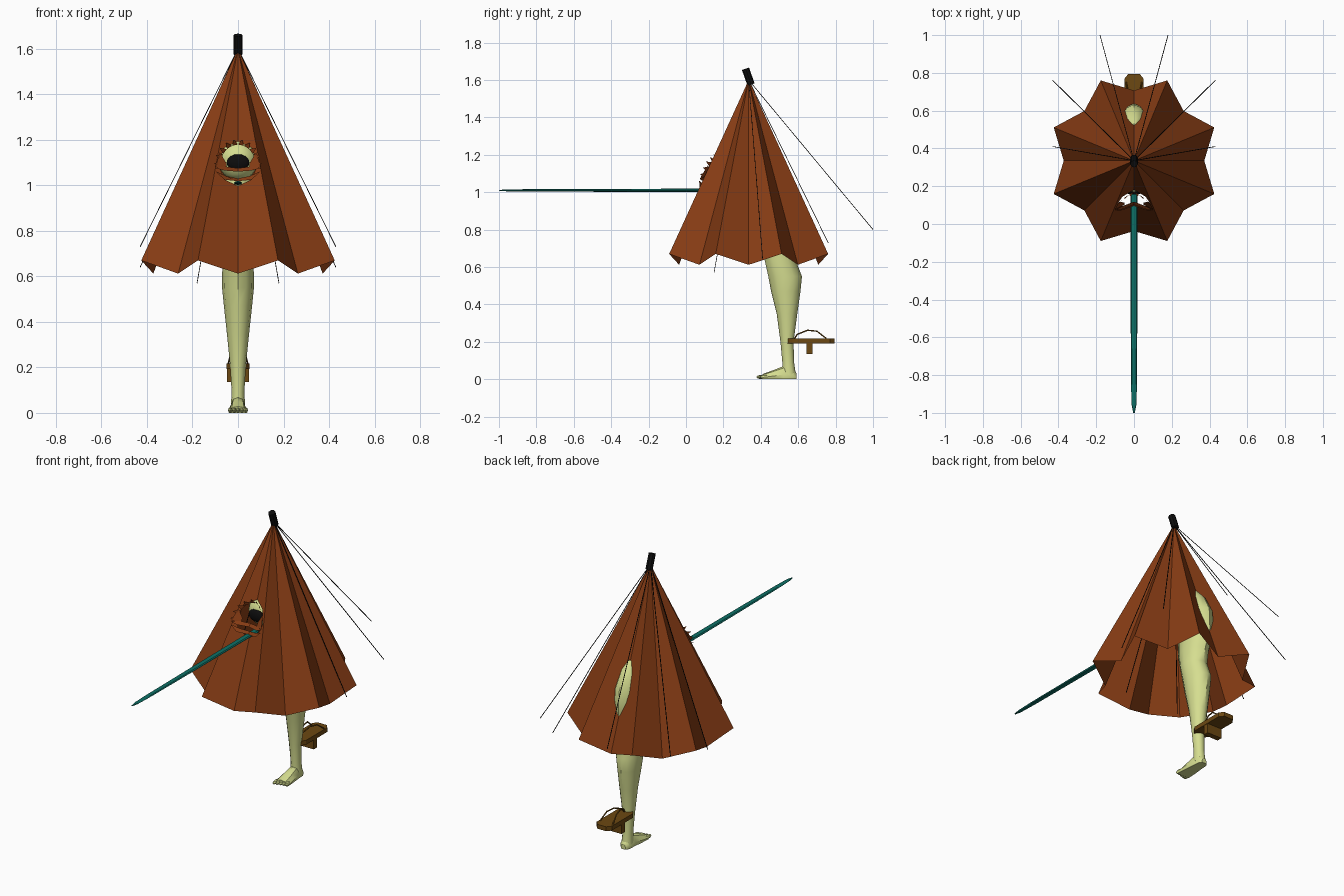
import bpy, bmesh, math
from mathutils import Vector

if "Cube" in bpy.data.objects:
    bpy.data.objects.remove(bpy.data.objects["Cube"])


def material(name, rgb):
    m = bpy.data.materials.new(name)
    m.use_nodes = True
    m.diffuse_color = (*rgb, 1)
    m.node_tree.nodes["Principled BSDF"].inputs["Base Color"].default_value = (*rgb, 1)
    return m


BROWN = material("rust brown paper", (0.24, 0.045, 0.007))
WOOD = material("dark wood", (0.15, 0.065, 0.006))
SKIN = material("pale yellow green skin", (0.67, 0.73, 0.28))
BLACK = material("black", (0.004, 0.004, 0.004))
TEAL = material("teal tongue", (0.004, 0.16, 0.13))


def finish(name, bm, mat, smooth=False, recalc=True):
    if recalc:
        bmesh.ops.recalc_face_normals(bm, faces=bm.faces[:])
    me = bpy.data.meshes.new(name)
    bm.to_mesh(me)
    bm.free()
    me.materials.append(mat)
    ob = bpy.data.objects.new(name, me)
    bpy.context.collection.objects.link(ob)
    if smooth:
        me.shade_smooth()
        me.set_sharp_from_angle(angle=math.radians(35))
    return ob


def loft(name, rings, mat, smooth=False):
    """Skin a list of equal-length point rings and cap both ends."""
    bm = bmesh.new()
    loops = [[bm.verts.new(p) for p in ring] for ring in rings]
    n = len(loops[0])
    for a, b in zip(loops, loops[1:]):
        for i in range(n):
            j = (i + 1) % n
            bm.faces.new((a[i], a[j], b[j], b[i]))
    bm.faces.new(loops[0])
    bm.faces.new(loops[-1])
    return finish(name, bm, mat, smooth)


def ellipse(center, u, v, n):
    c, u, v = Vector(center), Vector(u), Vector(v)
    return [c + u * math.cos(k * math.tau / n) + v * math.sin(k * math.tau / n) for k in range(n)]


def rod(name, a, b, r, n, mat):
    a, b = Vector(a), Vector(b)
    side = (b - a).orthogonal().normalized() * r
    up = (b - a).normalized().cross(side)
    return loft(name, [ellipse(p, side, up, n) for p in (a, b)], mat)


def ball(name, center, scale, mat, seg=16):
    bm = bmesh.new()
    bmesh.ops.create_uvsphere(bm, u_segments=seg, v_segments=seg // 2, radius=1)
    for v in bm.verts:
        v.co = Vector([c + s * k for c, s, k in zip(center, scale, v.co)])
    return finish(name, bm, mat, True)


# Canopy: eight pointed cone with a torn eye opening in front
AXIS_Y, APEX_Z = 0.335, 1.6
EYE_Z, EYE_RX, EYE_RZ = 1.095, 0.08, 0.09
bm = bmesh.new()
apex = bm.verts.new((0, AXIS_Y, APEX_Z))
rim = []
for k in range(16):
    a = k * math.pi / 8
    r, z = (0.46, 0.67) if k % 2 else (0.372, 0.612)
    rim.append(bm.verts.new((r * math.sin(a), AXIS_Y - r * math.cos(a), z)))
for k in range(16):
    bm.faces.new((apex, rim[k], rim[(k + 1) % 16]))
bmesh.ops.recalc_face_normals(bm, faces=bm.faces[:])


def is_front(f):
    c = f.calc_center_median()
    return c.y < AXIS_Y and abs(c.x) < 0.7 * (AXIS_Y - c.y)


SIDES = 8
for k in range(SIDES):
    a = (k + 0.5) * math.tau / SIDES
    n = Vector((math.cos(a) / EYE_RX, 0, math.sin(a) / EYE_RZ))
    p = Vector((math.cos(a) * EYE_RX, 0, EYE_Z + math.sin(a) * EYE_RZ))
    faces = [f for f in bm.faces if is_front(f)]
    geom = faces + list({e for f in faces for e in f.edges}) + list({v for f in faces for v in f.verts})
    bmesh.ops.bisect_plane(bm, geom=geom, plane_co=p, plane_no=n)
hole = []
for f in bm.faces:
    c = f.calc_center_median()
    if is_front(f) and math.hypot(c.x / EYE_RX, (c.z - EYE_Z) / EYE_RZ) < 0.97:
        hole.append(f)
bmesh.ops.delete(bm, geom=hole, context='FACES')
finish("canopy", bm, BROWN, recalc=False)


def canopy_y(x, z):
    """Depth of the pleated front of the canopy."""
    d = APEX_Z - z
    valley, ridge, ridge_x = 0.375 * d, 0.457 * d, 0.189 * d
    return AXIS_Y - valley - (ridge - valley) * min(1, abs(x) / ridge_x)


def flaps(name, polys):
    """Flat torn pieces given as (x, z, forward offset) corners."""
    bm = bmesh.new()
    for poly in polys:
        bm.faces.new([bm.verts.new((x, canopy_y(x, z) - o, z)) for x, z, o in poly])
    return finish(name, bm, BROWN)


# Jagged lashes over the eye
lashes = []
COUNT = 10
for k in range(COUNT):
    a0, a1, a2 = (math.radians(-10 + 200 * (k + t) / COUNT) for t in (0, 0.5, 1))
    lashes.append([(0.076 * math.cos(a), EYE_Z + 0.084 * math.sin(a), 0.008) for a in (a0, a2)]
                  + [(0.105 * math.cos(a1), EYE_Z + 0.108 * math.sin(a1), 0.03)])
flaps("eye_lashes", lashes)

# Lower lid, side flaps and lip
lip = []
for s in (-1, 1):
    lip.append([(s * 0.05, 1.095, 0.01), (s * 0.08, 1.145, 0.012), (s * 0.1, 1.08, 0.02), (s * 0.05, 1.075, 0.015)])
    lip.append([(0, 1.06, 0.03), (0, 1.075, 0.02), (s * 0.06, 1.083, 0.02), (s * 0.1, 1.075, 0.02), (s * 0.06, 1.065, 0.03)])
    lip.append([(0, 1.03, 0.01), (s * 0.05, 1.04, 0.01), (s * 0.1, 1.062, 0.02), (s * 0.06, 1.025, 0.02), (0, 1.018, 0.02)])
flaps("lower_lid", lip)

# Eye
ball("eyeball", (0, 0.25, 1.11), (0.088, 0.085, 0.09), SKIN)
ball("pupil", (0, 0.175, 1.1), (0.05, 0.02, 0.037), BLACK)

# Tongue
loft("tongue", [ellipse((0, y, 1.01), (w, 0, 0), (0, 0, h), 8) for y, w, h in
                ((0.17, 0.019, 0.009), (-0.4, 0.018, 0.008), (-0.85, 0.016, 0.006),
                 (-0.96, 0.012, 0.005), (-1.0, 0.004, 0.002))], TEAL)

# Cap and tilted ribs
rod("cap", (0, 0.348, 1.575), (0, 0.318, 1.66), 0.02, 8, BLACK)
for s, side in ((1, "left"), (-1, "right")):
    for i, (x, y, z) in enumerate(((0.18, 1.0, 0.8), (0.43, 0.76, 0.73), (0.43, 0.41, 0.64), (0.18, 0.15, 0.57))):
        rod(f"rib_{side}_{i + 1}", (0, 0.335, 1.6), (s * x, y, z), 0.0022, 4, BLACK)

# Leg: height, front, back, half width
LEG = ((0.02, 0.515, 0.588, 0.032), (0.09, 0.515, 0.578, 0.028), (0.2, 0.505, 0.575, 0.034),
       (0.35, 0.485, 0.595, 0.049), (0.47, 0.455, 0.612, 0.062), (0.55, 0.44, 0.62, 0.07),
       (0.64, 0.42, 0.585, 0.069), (0.72, 0.4, 0.6, 0.07), (0.82, 0.4, 0.638, 0.077),
       (0.95, 0.4, 0.632, 0.074), (1.05, 0.42, 0.578, 0.055), (1.1, 0.46, 0.53, 0.02))
loft("leg", [ellipse((0, (f + b) / 2, z), (w, 0, 0), (0, (b - f) / 2, 0), 12) for z, f, b, w in LEG], SKIN, True)

# Foot: depth, half width, height
FOOT = ((0.592, 0.016, 0.03), (0.575, 0.03, 0.055), (0.52, 0.034, 0.07), (0.47, 0.04, 0.05), (0.41, 0.044, 0.028))
loft("foot", [[Vector((x * w, y, z * h)) for x, z in
               ((-0.9, 0), (0.9, 0), (1, 0.35), (0.6, 0.85), (0, 1), (-0.6, 0.85), (-1, 0.35))]
              for y, w, h in FOOT], SKIN, True)
for i in range(5):
    ball(f"toe_{i + 1}", (-0.034 + 0.017 * i, 0.408 + 0.003 * i, 0.012), (0.0095, 0.032 - 0.002 * i, 0.012), SKIN, 8)

# Wooden sandal hanging behind the leg
outline = [(sx * x, y) for sx, pts in ((1, ((0.03, 0.54), (0.05, 0.57), (0.05, 0.77), (0.03, 0.795))),
                                       (-1, ((0.03, 0.795), (0.05, 0.77), (0.05, 0.57), (0.03, 0.54)))) for x, y in pts]
loft("sandal_board", [[Vector((x, y, z)) for x, y in outline] for z in (0.192, 0.218)], WOOD)
loft("sandal_tooth", [[Vector((x, y, z)) for x, y in ((-0.048, 0.645), (0.048, 0.645), (0.048, 0.677), (-0.048, 0.677))]
                      for z in (0.135, 0.193)], WOOD)
for s, side in ((1, "left"), (-1, "right")):
    cu = bpy.data.curves.new(f"sandal_strap_{side}", 'CURVE')
    cu.dimensions = '3D'
    cu.bevel_depth = 0.004
    cu.bevel_resolution = 1
    sp = cu.splines.new('POLY')
    pts = ((0, 0.58, 0.218), (0.006, 0.595, 0.24), (0.02, 0.65, 0.262), (0.032, 0.7, 0.257), (0.042, 0.75, 0.218))
    sp.points.add(len(pts) - 1)
    for p, (x, y, z) in zip(sp.points, pts):
        p.co = (s * x, y, z, 1)
    cu.materials.append(WOOD)
    bpy.context.collection.objects.link(bpy.data.objects.new(cu.name, cu))
